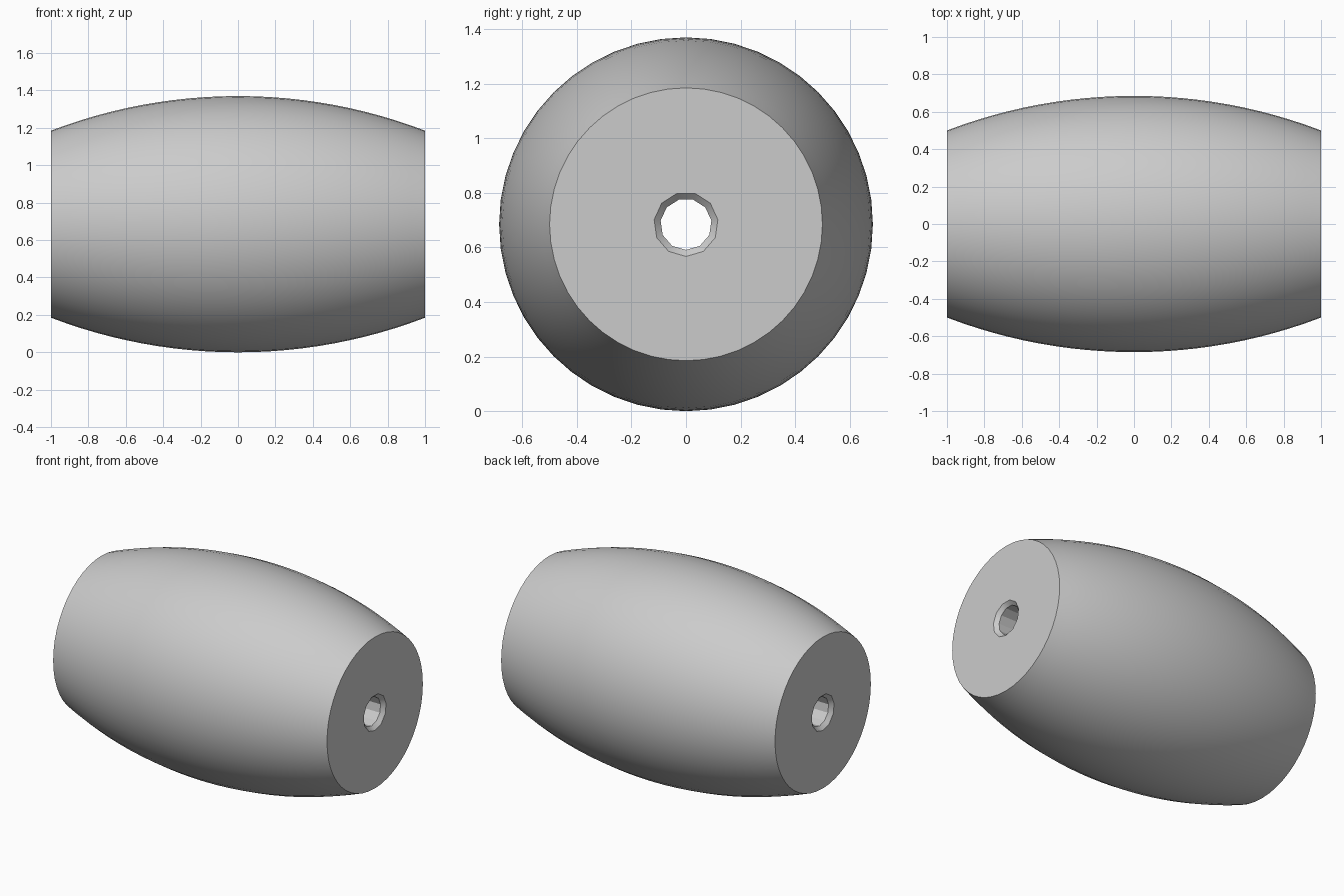
import bpy
import bmesh
import math

if "Cube" in bpy.data.objects:
    bpy.data.objects.remove(bpy.data.objects["Cube"], do_unlink=True)

MID_R, END_R = 0.685, 0.5
HOLE_R, SINK_R, SINK_DEPTH = 0.094, 0.118, 0.024
BARREL_SIDES, HOLE_SIDES, STATIONS = 48, 11, 24

grey = bpy.data.materials.new("plain_grey")
grey.use_nodes = True
colour = (0.6, 0.6, 0.6, 1)
grey.diffuse_color = colour
grey.node_tree.nodes["Principled BSDF"].inputs["Base Color"].default_value = colour


def lathe(name, profile, sides, start=0.0):
    """Closed solid turned around the x axis from (x, radius) points."""
    bm = bmesh.new()
    rings = []
    for x, r in profile:
        angles = [start + 2 * math.pi * i / sides for i in range(sides)]
        rings.append([bm.verts.new((x, r * math.cos(a), r * math.sin(a))) for a in angles])
    for a, b in zip(rings, rings[1:]):
        for i in range(sides):
            j = (i + 1) % sides
            bm.faces.new((a[i], a[j], b[j], b[i]))
    bm.faces.new(rings[0])
    bm.faces.new(rings[-1])
    bmesh.ops.recalc_face_normals(bm, faces=bm.faces)
    mesh = bpy.data.meshes.new(name)
    bm.to_mesh(mesh)
    bm.free()
    mesh.materials.append(grey)
    obj = bpy.data.objects.new(name, mesh)
    obj.location.z = MID_R
    bpy.context.collection.objects.link(obj)
    return obj


# Bulging barrel body, a circular arc from end to end
sag = MID_R - END_R
arc_r = (1 + sag * sag) / (2 * sag)
half = math.asin(1 / arc_r)
arc = [half * (2 * i / STATIONS - 1) for i in range(STATIONS + 1)]
body = lathe("barrel_body", [(arc_r * math.sin(t), MID_R - arc_r * (1 - math.cos(t))) for t in arc],
             BARREL_SIDES)

# Through hole with a countersink at each end, running past the end faces
over = 0.02
inner = 1 - SINK_DEPTH
slope = (SINK_R - HOLE_R) / SINK_DEPTH
wide = SINK_R + over * slope
cutter = lathe("hole_cutter", [(-1 - over, wide), (-inner, HOLE_R), (inner, HOLE_R), (1 + over, wide)],
               HOLE_SIDES, -math.pi / 2)

cut = body.modifiers.new("bore", "BOOLEAN")
cut.operation = "DIFFERENCE"
cut.solver = "EXACT"
cut.object = cutter
bpy.ops.object.select_all(action="DESELECT")
bpy.context.view_layer.objects.active = body
body.select_set(True)
bpy.ops.object.modifier_apply(modifier=cut.name)
bpy.data.objects.remove(cutter, do_unlink=True)

bpy.ops.object.shade_smooth_by_angle(angle=math.radians(30))
